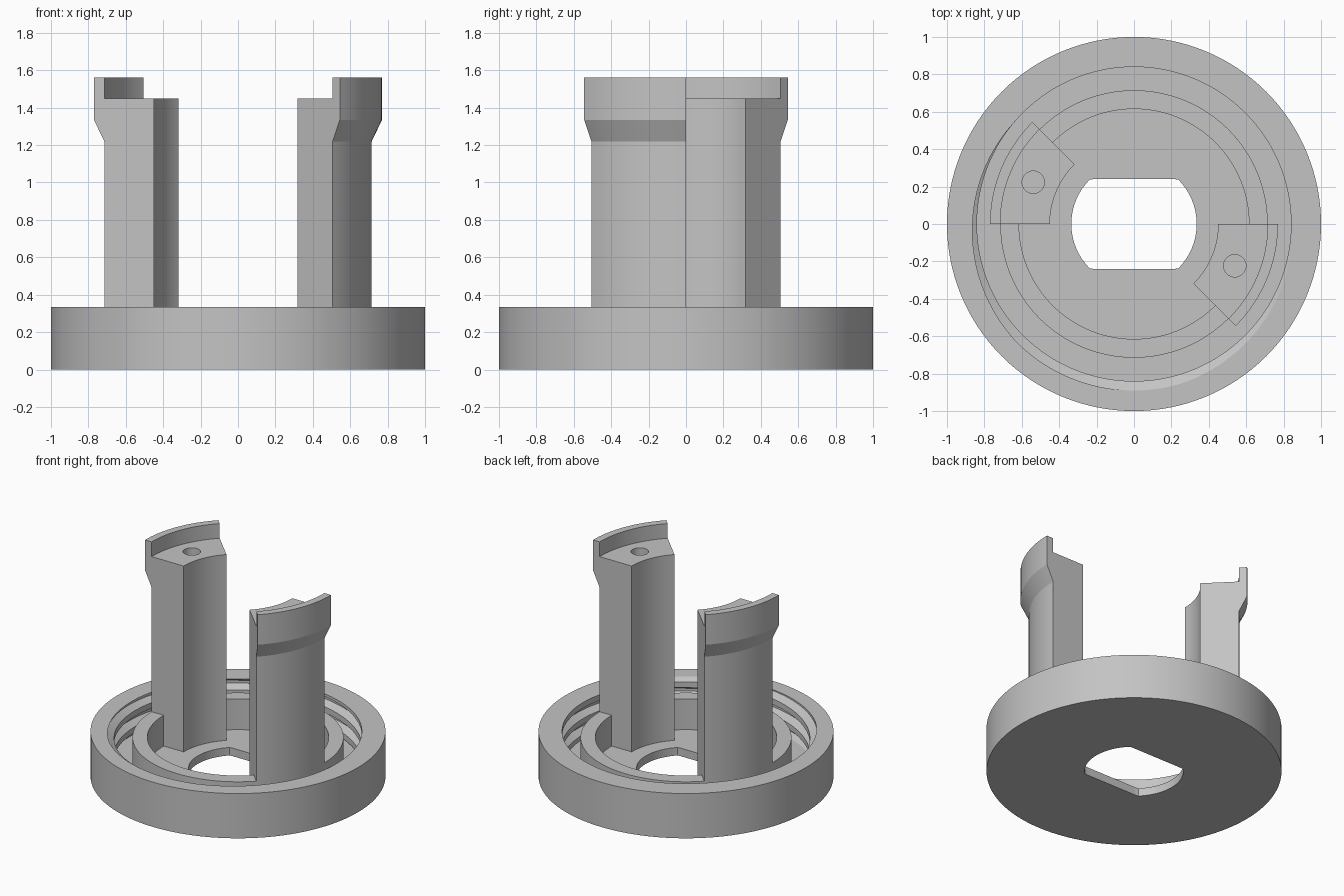
import bpy, bmesh, math
from mathutils import Matrix

cube = bpy.data.objects.get("Cube")
if cube:
    bpy.data.objects.remove(cube, do_unlink=True)

grey = bpy.data.materials.new("plain grey")
grey.use_nodes = True
COLOUR = (0.55, 0.55, 0.55, 1)
grey.diffuse_color = COLOUR
grey.node_tree.nodes["Principled BSDF"].inputs["Base Color"].default_value = COLOUR

STEPS = 128                      # columns in a full turn
TOP, FLOOR = 0.335, 0.06         # rim height and floor height of the base
PITCH, HALF, ROOT = 0.12, 0.0385, 0.01   # thread groove pitch and half widths
BORE, GROOVE = 0.84, 0.05        # inner wall radius and groove depth


def polar(r, a, z):
    return (r * math.cos(a), r * math.sin(a), z)


def sweep(name, columns, capped):
    """Skin a list of closed columns of points into one object."""
    bm = bmesh.new()
    rows = [[bm.verts.new(p) for p in col] for col in columns]
    n = len(rows[0])
    for a, b in zip(rows, rows[1:]):
        for i in range(n):
            j = (i + 1) % n
            bm.faces.new((a[i], b[i], b[j], a[j]))
    if capped:
        bm.faces.new(rows[0])
        bm.faces.new(rows[-1])
    bmesh.ops.remove_doubles(bm, verts=bm.verts, dist=1e-5)
    bmesh.ops.recalc_face_normals(bm, faces=bm.faces)
    mesh = bpy.data.meshes.new(name)
    bm.to_mesh(mesh)
    bm.free()
    mesh.materials.append(grey)
    obj = bpy.data.objects.new(name, mesh)
    bpy.context.collection.objects.link(obj)
    return obj


def smooth(obj):
    bpy.ops.object.select_all(action='DESELECT')
    obj.select_set(True)
    bpy.context.view_layer.objects.active = obj
    bpy.ops.object.shade_smooth_by_angle(angle=math.radians(25))


def thread(a):
    """Inner wall of the rim at angle a, from top to bottom, with a helical groove."""
    turn = (a - math.radians(140)) / math.tau
    centres = [TOP - HALF + PITCH * (turn + k) for k in range(1, -4, -1)]
    points = []
    for c in centres:
        for d in (HALF, ROOT, -ROOT, -HALF):
            z = min(TOP, max(FLOOR, c + d))
            gap = min(abs(z - m) for m in centres)
            depth = min(1, max(0, (HALF - gap) / (HALF - ROOT)))
            points.append(polar(BORE + GROOVE * depth, a, z))
    return points


# Base: threaded cup, raised inner ring and a round hole with two flats
columns = []
for i in range(STEPS + 1):
    a = math.tau * i / STEPS
    hole = min(0.335, 0.24 / max(abs(math.sin(a)), 0.01))
    ring = [(0.715, FLOOR), (0.715, 0.29), (0.615, 0.29), (0.615, FLOOR),
            (hole, FLOOR), (hole, 0)]
    columns.append([polar(1, a, 0), polar(1, a, TOP)] + thread(a)
                   + [polar(r, a, z) for r, z in ring])
smooth(sweep("threaded_base", columns, False))

# Posts: arc-shaped columns with a flared lip and a blind screw hole
PROFILE = [(0.45, FLOOR), (0.715, FLOOR), (0.715, 1.22), (0.77, 1.335),
           (0.77, 1.56), (0.715, 1.56), (0.715, 1.45), (0.45, 1.45)]
for name, start in (("left_post", -math.pi / 4), ("right_post", math.pi * 3 / 4)):
    arc = [start + math.tau * i / STEPS for i in range(STEPS // 8 + 1)]
    post = sweep(name, [[polar(r, a, z) for r, z in PROFILE] for a in arc], True)

    bm = bmesh.new()
    bmesh.ops.create_cone(bm, cap_ends=True, segments=32, radius1=0.06, radius2=0.06, depth=0.6,
                          matrix=Matrix.Translation(polar(0.583, start + math.radians(22.5), 1.45)))
    mesh = bpy.data.meshes.new("screw_hole_cutter")
    bm.to_mesh(mesh)
    bm.free()
    mesh.materials.append(grey)
    cutter = bpy.data.objects.new("screw_hole_cutter", mesh)
    cutter.hide_render = True
    bpy.context.collection.objects.link(cutter)

    cut = post.modifiers.new("screw_hole", 'BOOLEAN')
    cut.operation, cut.solver, cut.object = 'DIFFERENCE', 'EXACT', cutter
    bpy.context.view_layer.objects.active = post
    bpy.ops.object.modifier_apply(modifier=cut.name)
    bpy.data.objects.remove(cutter, do_unlink=True)
    smooth(post)
